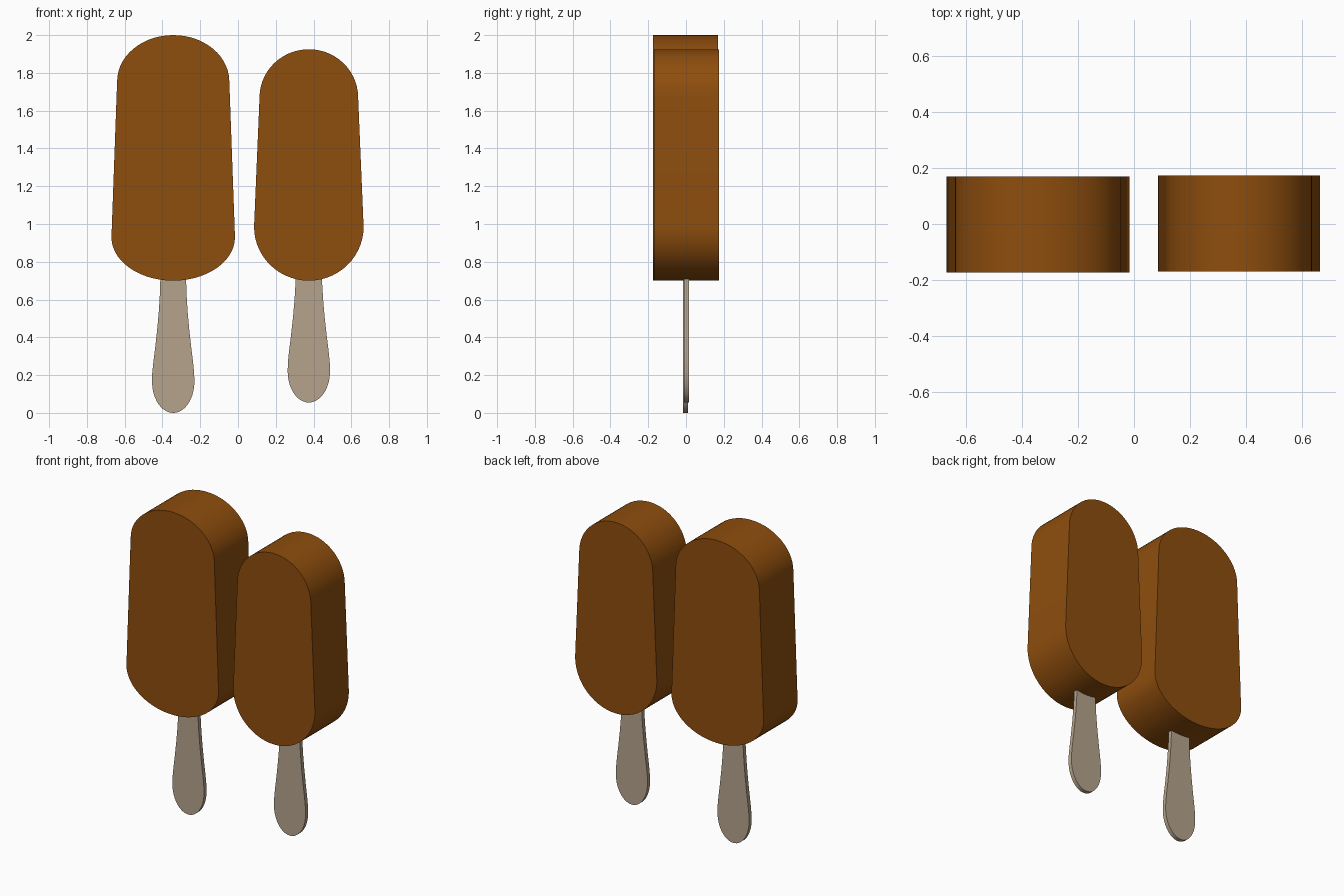
import bpy, bmesh
from math import sin, cos, pi, radians

if "Cube" in bpy.data.objects:
    bpy.data.objects.remove(bpy.data.objects["Cube"])


def material(name, color):
    m = bpy.data.materials.new(name)
    m.diffuse_color = color
    m.use_nodes = True
    m.node_tree.nodes["Principled BSDF"].inputs["Base Color"].default_value = m.diffuse_color
    return m


chocolate = material("chocolate", (0.27, 0.075, 0.004, 1))
wood = material("wood", (0.46, 0.37, 0.26, 1))


def arc(cx, cz, rx, rz, a0, a1, n=28):
    return [(cx + rx * cos(a0 + (a1 - a0) * i / n),
             cz + rz * sin(a0 + (a1 - a0) * i / n)) for i in range(n + 1)]


def slab(name, outline, y0, y1, mat):
    """Extrude an x-z outline from y0 to y1."""
    bm = bmesh.new()
    face = bm.faces.new([bm.verts.new((x, y0, z)) for x, z in outline])
    ext = bmesh.ops.extrude_face_region(bm, geom=[face])
    verts = [v for v in ext["geom"] if isinstance(v, bmesh.types.BMVert)]
    bmesh.ops.translate(bm, verts=verts, vec=(0, y1 - y0, 0))
    bmesh.ops.recalc_face_normals(bm, faces=bm.faces)
    me = bpy.data.meshes.new(name)
    bm.to_mesh(me)
    bm.free()
    me.materials.append(mat)
    ob = bpy.data.objects.new(name, me)
    bpy.context.collection.objects.link(ob)
    bpy.context.view_layer.objects.active = ob
    ob.select_set(True)
    bpy.ops.object.shade_smooth_by_angle(angle=radians(30))
    ob.select_set(False)


def ice_pop(side, cx, cy, top, bottom, stick_z):
    # Coated body: rounded crown and base joined by tapering sides
    (rt, zt, ht), (rb, zb, hb) = top, bottom
    body = arc(cx, zt, rt, ht, 0, pi) + arc(cx, zb, rb, hb, pi, 2 * pi)
    slab(side + "_ice_cream", body, cy - 0.172, cy + 0.172, chocolate)
    # Stick: narrow neck flaring to a rounded grip
    neck = [(0.111, 0.21), (0.105, 0.27), (0.095, 0.35), (0.084, 0.45),
            (0.076, 0.54), (0.070, 0.64), (0.068, 0.72)]
    right = [(cx + w, z + stick_z) for w, z in neck]
    left = [(cx - w, z + stick_z) for w, z in reversed(neck)]
    grip = arc(cx, 0.165 + stick_z, 0.112, 0.165, pi, 2 * pi)
    slab(side + "_stick", right + left + grip, cy - 0.013, cy + 0.013, wood)


# Large pop on the left, smaller one on the right
ice_pop("left", -0.343, -0.002, (0.297, 1.755, 0.245), (0.327, 0.93, 0.23), 0.0)
ice_pop("right", 0.375, 0.002, (0.261, 1.67, 0.255), (0.290, 0.985, 0.285), 0.055)
